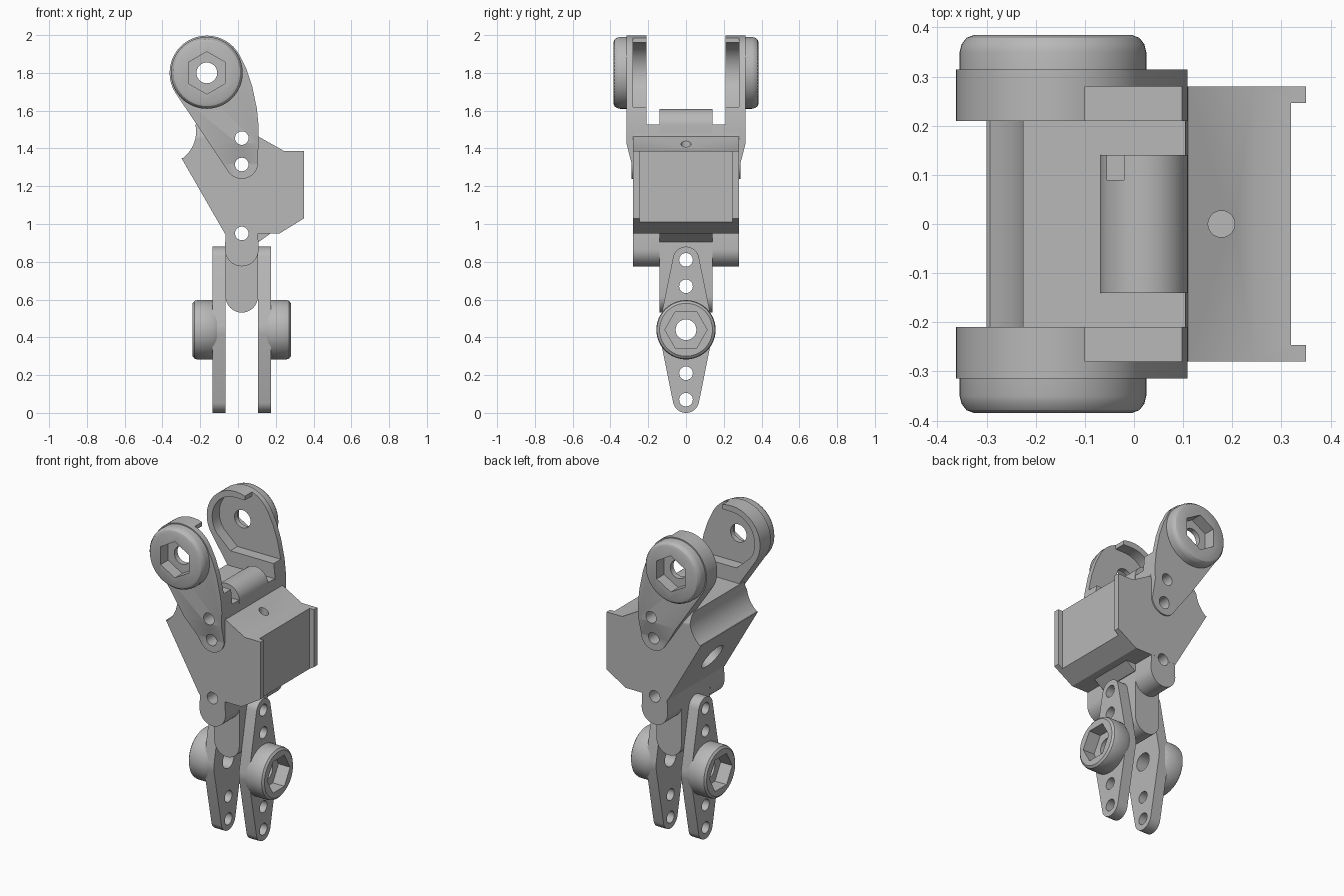
import bpy, bmesh, math
from mathutils import Vector
from mathutils.geometry import convex_hull_2d

if "Cube" in bpy.data.objects:
    bpy.data.objects.remove(bpy.data.objects["Cube"])

grey = bpy.data.materials.new("machined_grey")
grey.diffuse_color = (0.48, 0.48, 0.48, 1)
grey.use_nodes = True
grey.node_tree.nodes["Principled BSDF"].inputs["Base Color"].default_value = grey.diffuse_color


def place(axis, u, v, t):
    return (u, t, v) if axis == 'y' else (t, u, v)


def skin(name, axis, rings):
    """Solid through a list of (depth, outline) rings along x or y."""
    bm = bmesh.new()
    loops = [[bm.verts.new(place(axis, u, v, t)) for u, v in pts] for t, pts in rings]
    for a, b in zip(loops, loops[1:]):
        for i in range(len(a)):
            j = (i + 1) % len(a)
            bm.faces.new((a[i], a[j], b[j], b[i]))
    bm.faces.new(loops[0])
    bm.faces.new(loops[-1])
    bmesh.ops.recalc_face_normals(bm, faces=bm.faces)
    me = bpy.data.meshes.new(name)
    bm.to_mesh(me)
    bm.free()
    ob = bpy.data.objects.new(name, me)
    bpy.context.collection.objects.link(ob)
    me.materials.append(grey)
    return ob


def prism(name, axis, pts, a, b):
    return skin(name, axis, [(a, pts), (b, pts)])


def circle(u, v, r, n=48, phase=0.0):
    return [(u + r * math.cos(phase + 2 * math.pi * i / n),
             v + r * math.sin(phase + 2 * math.pi * i / n)) for i in range(n)]


def turned(name, axis, u, v, steps):
    return skin(name, axis, [(t, circle(u, v, r, 64)) for t, r in steps])


def hull(*groups):
    pts = [Vector(p) for g in groups for p in g]
    return [tuple(pts[i]) for i in convex_hull_2d(pts)]


def rect(u0, u1, v0, v1):
    return [(u0, v0), (u1, v0), (u1, v1), (u0, v1)]


def cut(ob, cutters):
    for c in cutters:
        c.hide_render = True
        m = ob.modifiers.new("cut", 'BOOLEAN')
        m.operation, m.solver, m.object = 'DIFFERENCE', 'EXACT', c
        bpy.context.view_layer.objects.active = ob
        bpy.ops.object.modifier_apply(modifier=m.name)


# shared drilling tools
def drill(axis, u, v, r):
    return prism("cutter_drill", axis, circle(u, v, r, 32), -0.9, 0.9)


CX, HX, HZ = 0.02, -0.165, 1.80
top_pins = [drill('y', CX, 1.455, 0.036), drill('y', CX, 1.315, 0.036)]
low_pin = drill('y', CX, 0.95, 0.036)
head_pin = drill('y', HX, HZ, 0.055)
plate_pins = [drill('x', 0, z, 0.036) for z in (0.07, 0.21, 0.67, 0.81)]
plate_bore = drill('x', 0, 0.44, 0.055)

# main body: side profile with a hollowed back
scoop = [(-0.40 + 0.178 * math.cos(math.radians(a)), 1.49 + 0.178 * math.sin(math.radians(a)))
         for a in range(12, -54, -5)]
body = prism("main_body", 'y', scoop + [
    (-0.30, 1.35), (-0.07, 0.95), (0.22, 0.95), (0.35, 1.03), (0.35, 1.387), (0.243, 1.387),
    (0.11, 1.462), (0.105, 1.528)], -0.28, 0.28)
# channel between the two end flanges, shoulder chamfers, bores
body_cuts = [prism("cutter_channel", 'x', rect(-0.246, 0.246, 0.8, 1.6), 0.32, 0.6)]
for s in (-1, 1):
    body_cuts.append(prism("cutter_chamfer", 'x',
                           [(s * 0.245, 1.54), (s * 0.32, 1.54), (s * 0.286, 1.45)], -0.5, 0.5))


def tilted_bore(r, start, direction, depth):
    tool = turned("cutter_bore", 'x', 0, 0, [(-0.1, r), (depth, r)])
    tool.location = start
    tool.rotation_mode = 'QUATERNION'
    tool.rotation_quaternion = Vector((1, 0, 0)).rotation_difference(Vector(direction))
    return tool


body_cuts.append(tilted_bore(0.085, (-0.18, 0, 1.145), (0.866, 0, 0.5), 0.1))
body_cuts.append(tilted_bore(0.027, (0.178, 0, 1.42), (0, 0, -1), 0.12))
bpy.context.view_layer.update()
cut(body, body_cuts + top_pins + [low_pin])

# keel wedge under the body
prism("keel_wedge", 'y', [(0.06, 0.905), (0.11, 0.905), (0.18, 0.955), (0.18, 1.0), (0.06, 1.0)],
      -0.14, 0.14)

# rounded saddle block on top, with a small pocket
saddle = prism("saddle_block", 'y', hull(circle(CX, 1.52, 0.089), rect(-0.069, 0.109, 1.40, 1.45)),
               -0.14, 0.14)
cut(saddle, top_pins + [prism("cutter_pocket", 'y', rect(-0.055, -0.02, 1.53, 1.7), 0.09, 0.139)])

# hanging tongue and the lugs beside it
tongue = prism("tongue", 'y', hull(circle(CX, 0.617, 0.086), circle(CX, 0.95, 0.086)), -0.139, 0.139)
cut(tongue, [low_pin] + plate_pins[2:])

arm_outline = hull(circle(HX, HZ, 0.197, 64), circle(CX, 1.325, 0.086),
                   [(0.045, 1.82), (0.075, 1.73), (0.1, 1.61), (0.109, 1.52), (0.108, 1.44)])
recess_outline = ([(0.3, 1.62), (0.3, 2.2), (-0.1, 2.2), (-0.1, 1.96)] +
                  [(HX + 0.16 * math.cos(math.radians(a)), HZ + 0.16 * math.sin(math.radians(a)))
                   for a in range(90, 225, 9)] + [(-0.2, 1.62)])

for s, side in ((-1, "front"), (1, "back")):
    lug = prism(side + "_lug", 'y', hull(circle(CX, 0.865, 0.089), circle(CX, 0.95, 0.086)),
                s * 0.14, s * 0.2795)
    cut(lug, [low_pin])

    # upper arm: boomerang plate, hollow inside, tapered into the body
    arm = prism(side + "_arm", 'y', arm_outline, s * 0.21, s * 0.315)
    taper = prism("cutter_taper", 'x', [(s * 0.316, 1.43), (s * 0.288, 1.32), (s * 0.288, 1.1),
                                        (s * 0.5, 1.1), (s * 0.5, 1.43)], -0.6, 0.6)
    recess = skin("cutter_recess", 'y', [(s * 0.1, recess_outline), (s * 0.28, recess_outline)])
    cut(arm, [recess, taper, head_pin] + top_pins)

    # round head with a hexagonal socket
    socket = prism("cutter_hex", 'y', circle(HX, HZ, 0.112, 6, math.pi / 2), s * 0.312, s * 0.6)
    head = turned(side + "_arm_head", 'y', HX, HZ,
                  [(s * 0.285, 0.19), (s * 0.35, 0.19), (s * 0.366, 0.186),
                   (s * 0.379, 0.176), (s * 0.385, 0.16)])
    cut(head, [socket, head_pin])
    cut(arm, [socket])

# lower link plates, each with a hex-socket boss
link_outline = hull(circle(0, 0.07, 0.07), circle(0, 0.44, 0.143, 64), circle(0, 0.81, 0.07))
for s, side in ((-1, "left"), (1, "right")):
    link = prism(side + "_link_plate", 'x', link_outline, CX + s * 0.086, CX + s * 0.155)
    cut(link, plate_pins + [plate_bore])
    boss = turned(side + "_link_boss", 'x', 0, 0.44,
                  [(CX + s * t, r) for t, r in ((0.13, 0.143), (0.156, 0.157), (0.235, 0.157),
                                                (0.25, 0.153), (0.26, 0.14))])
    socket = prism("cutter_hex", 'x', circle(0, 0.44, 0.112, 6), CX + s * 0.18, CX + s * 0.5)
    cut(boss, [socket, plate_bore])

# remove the tools and smooth the round surfaces
for ob in list(bpy.data.objects):
    if ob.name.startswith("cutter"):
        bpy.data.objects.remove(ob, do_unlink=True)
bpy.ops.object.select_all(action='DESELECT')
for ob in bpy.data.objects:
    ob.select_set(True)
    bpy.context.view_layer.objects.active = ob
bpy.ops.object.shade_smooth_by_angle(angle=math.radians(30))
